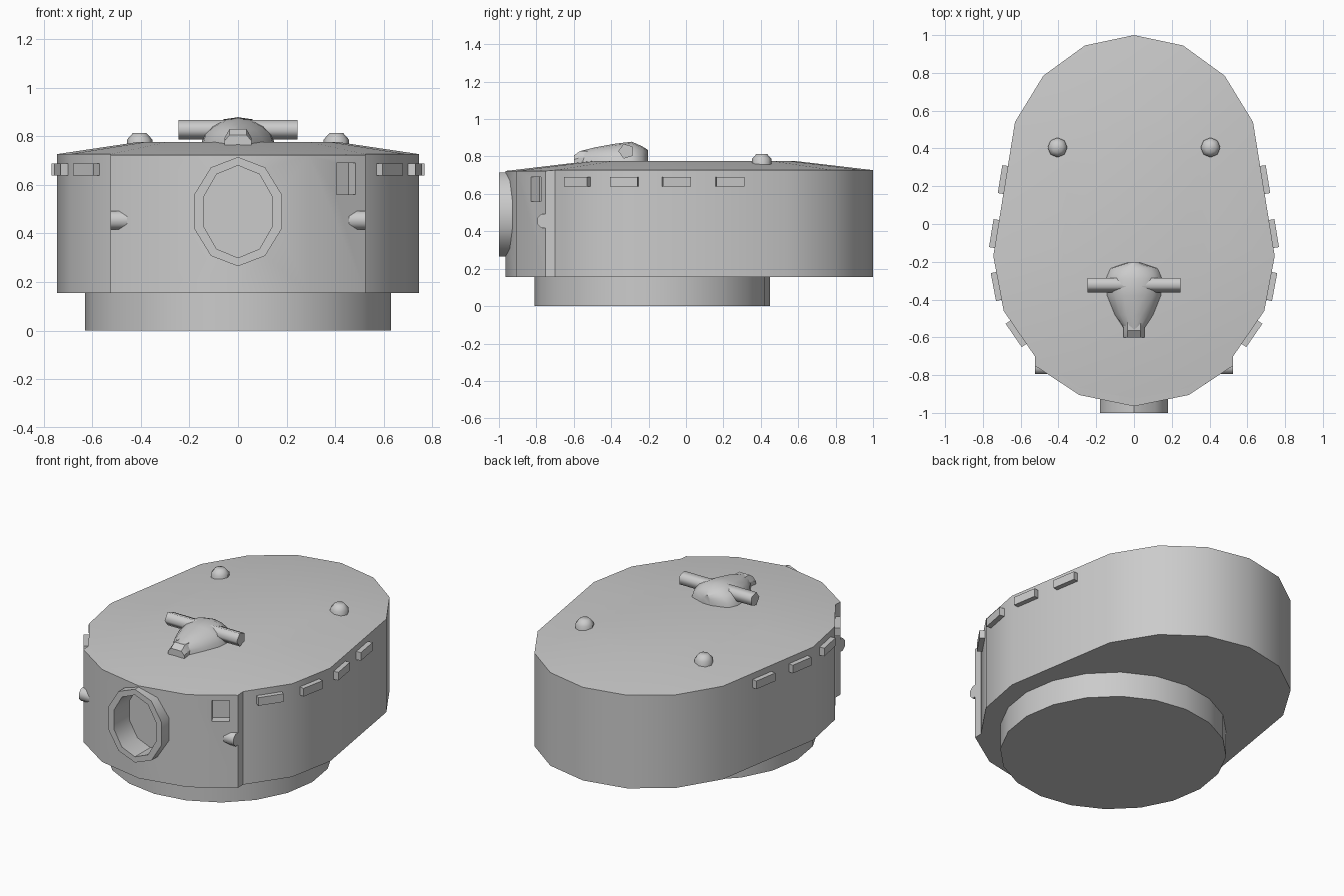
import bpy, bmesh, math
from mathutils import Vector

if "Cube" in bpy.data.objects:
    bpy.data.objects.remove(bpy.data.objects["Cube"])

def finish(name, bm, angle=35):
    bmesh.ops.recalc_face_normals(bm, faces=bm.faces)
    me = bpy.data.meshes.new(name)
    bm.to_mesh(me)
    bm.free()
    ob = bpy.data.objects.new(name, me)
    bpy.context.collection.objects.link(ob)
    smooth(ob, angle)
    return ob

def smooth(ob, angle=35):
    bpy.ops.object.select_all(action='DESELECT')
    ob.select_set(True)
    bpy.context.view_layer.objects.active = ob
    bpy.ops.object.shade_smooth_by_angle(angle=math.radians(angle))

def loft(name, rings, caps=True, cyclic=False, angle=35):
    """Skin a list of equal-length closed rings."""
    bm = bmesh.new()
    vs = [[bm.verts.new(p) for p in r] for r in rings]
    n = len(rings[0])
    pairs = list(zip(vs, vs[1:])) + ([(vs[-1], vs[0])] if cyclic else [])
    for a, b in pairs:
        for i in range(n):
            j = (i + 1) % n
            bm.faces.new((a[i], a[j], b[j], b[i]))
    if caps and not cyclic:
        bm.faces.new(vs[0])
        bm.faces.new(vs[-1])
    return finish(name, bm, angle)

def circle(n, r, z, cx=0, cy=0):
    return [(cx + r * math.cos(2 * math.pi * i / n), cy + r * math.sin(2 * math.pi * i / n), z)
            for i in range(n)]

def tube_x(name, x0, x1, y, z, r, n, phase=0):
    """Cylinder lying along x."""
    ang = [phase + 2 * math.pi * i / n for i in range(n)]
    return loft(name, [[(x, y + r * math.cos(a), z + r * math.sin(a)) for a in ang] for x in (x0, x1)], angle=75)

def box(name, centre, size, turn):
    bm = bmesh.new()
    bmesh.ops.create_cube(bm, size=1)
    bmesh.ops.scale(bm, vec=size, verts=bm.verts)
    ob = finish(name, bm)
    ob.location = centre
    ob.rotation_euler.z = turn
    return ob

# Turret shell: right half of the outline from back to front, mirrored
half = [(0, 1), (.26, .945), (.48, .785), (.63, .54), (.745, -.17), (.69, -.46),
        (.525, -.70), (.29, -.868), (0, -.925)]
outline = half + [(-x, y) for x, y in half[-2:0:-1]]
shell = loft("turret_shell", [
    [(x, y, .155) for x, y in outline],
    [(x, y, .727) for x, y in outline],
    [(x * .55, .03 + (y - .03) * .56, .777) for x, y in outline]])

# Thicker front plate
plate_half = [((.525, -.75), (.525, -.70)), ((.29, -.905), (.29, -.868)), ((0, -.965), (0, -.925))]
stations = plate_half + [((-o[0], o[1]), (-i[0], i[1])) for o, i in plate_half[1::-1]]
plate = loft("front_plate", [[(*o, .155), (*o, .723), (*i, .727), (*i, .155)] for o, i in stations])

# Gun opening and sight window cut into shell and plate
def oval(rx, rz, y):
    return [(rx * math.sin(math.pi * i / 5), y, .49 + rz * math.cos(math.pi * i / 5)) for i in range(10)]

wall_turn = math.atan2(.155, .235)
cutters = [loft("gun_cutter", [oval(.17, .21, -1.1), oval(.17, .21, -.85)]),
           box("sight_cutter", (.445, -.803, .625), (.096, .11, .13), wall_turn)]
bpy.context.view_layer.update()
for ob in (shell, plate):
    bpy.context.view_layer.objects.active = ob
    for c in cutters:
        m = ob.modifiers.new("cut", 'BOOLEAN')
        m.operation = 'DIFFERENCE'
        m.solver = 'EXACT'
        m.object = c
        # keep cuts ahead of any smoothing modifier
        ob.modifiers.move(len(ob.modifiers) - 1, 0)
        bpy.ops.object.modifier_apply(modifier=m.name)
    smooth(ob)
for c in cutters:
    bpy.data.objects.remove(c)

# Gun opening collar
loft("gun_collar", [oval(.15, .19, -.85), oval(.15, .19, -1), oval(.19, .225, -1), oval(.19, .225, -.85)],
     cyclic=True, angle=40)

# Turret ring
loft("turret_ring", [circle(20, .63, 0, 0, -.18), circle(20, .63, .16, 0, -.18)])

# Side brackets, lifting lugs and roof caps on both sides
for s, side in ((1, "right"), (-1, "left")):
    for k, (y, a, b) in enumerate(((-.573, 6, 5), (-.328, 5, 4), (-.053, 4, 3), (.233, 4, 3))):
        A, B = Vector(half[a]), Vector(half[b])
        p = A.lerp(B, (y - A.y) / (B.y - A.y))
        d = B - A
        box(f"{side}_bracket_{k + 1}", (s * p.x, p.y, .664), (.15, .06, .05), math.atan2(d.y, s * d.x))
    tube_x(f"{side}_lug", s * .40, s * .525, -.757, .455, .041, 8, math.pi / 8)
    loft(f"{side}_roof_cap", [circle(8, .052, .74, s * .405, .405), circle(8, .052, .787, s * .405, .405),
                              circle(8, .028, .814, s * .405, .405)], angle=60)

# Roof dome: half-oval sections from back to front
dome = [(-.203, .03, .835), (-.235, .128, .855), (-.29, .152, .879), (-.38, .145, .868),
        (-.48, .105, .85), (-.56, .05, .83)]
loft("roof_dome", [[(w * math.cos(math.pi * i / 8), y, .765 + (z - .765) * math.sin(math.pi * i / 8))
                    for i in range(9)] for y, w, z in dome], angle=50)

# Dome snout and cross tube
snout = [(-.055, 0), (-.055, .5), (-.035, 1), (.035, 1), (.055, .5), (.055, 0)]
loft("dome_snout", [[(x, y, .76 + h * v) for x, v in snout] for y, h in ((-.60, .045), (-.565, .07), (-.52, .07))],
     angle=20)
tube_x("cross_tube", -.245, .245, -.32, .828, .042, 5, math.pi)
